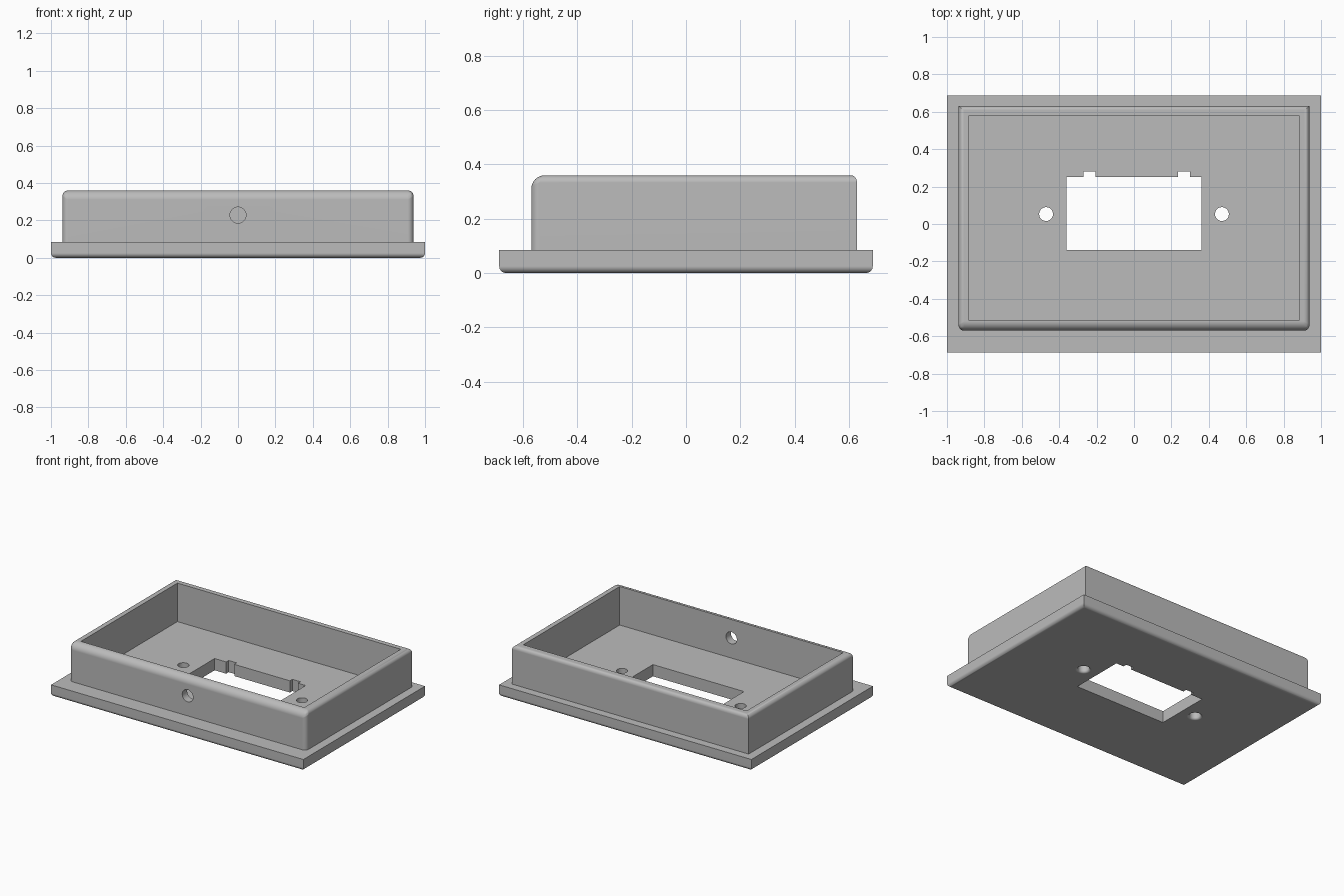
import bpy, bmesh, math

cube = bpy.data.objects.get("Cube")
if cube:
    bpy.data.objects.remove(cube, do_unlink=True)

grey = bpy.data.materials.new("light grey plastic")
grey.use_nodes = True
colour = (0.5, 0.5, 0.5, 1)
grey.diffuse_color = colour
grey.node_tree.nodes["Principled BSDF"].inputs["Base Color"].default_value = colour

PLATE_TOP, WALL_TOP = 0.084, 0.36


def add_object(name, bm):
    bmesh.ops.recalc_face_normals(bm, faces=bm.faces)
    mesh = bpy.data.meshes.new(name)
    bm.to_mesh(mesh)
    bm.free()
    mesh.materials.append(grey)
    obj = bpy.data.objects.new(name, mesh)
    bpy.context.collection.objects.link(obj)
    return obj


def box(name, low, high, radius_rule=None):
    """Box between two corners; radius_rule(midpoint, direction) gives each edge's fillet."""
    bm = bmesh.new()
    bmesh.ops.create_cube(bm, size=1)
    for v in bm.verts:
        v.co = [(a + b) / 2 + c * (b - a) for a, b, c in zip(low, high, v.co)]
    if radius_rule:
        layer = bm.edges.layers.float.new("bevel_weight_edge")
        for e in bm.edges:
            a, b = e.verts
            e[layer] = radius_rule((a.co + b.co) / 2, b.co - a.co) / 0.05
    obj = add_object(name, bm)
    if radius_rule:
        bevel = obj.modifiers.new("fillets", 'BEVEL')
        bevel.limit_method = 'WEIGHT'
        bevel.width = 0.05
        bevel.segments = 8
        apply(obj, bevel)
    return obj


def lathe(name, profile):
    """Closed solid of revolution about z from (radius, height) points."""
    bm = bmesh.new()
    verts = [bm.verts.new((r, 0, z)) for r, z in profile]
    edges = [bm.edges.new(pair) for pair in zip(verts, verts[1:])]
    bmesh.ops.spin(bm, geom=verts + edges, cent=(0, 0, 0), axis=(0, 0, 1),
                   angle=math.tau, steps=40)
    bmesh.ops.remove_doubles(bm, verts=bm.verts, dist=1e-5)
    return add_object(name, bm)


def apply(obj, modifier):
    bpy.ops.object.select_all(action='DESELECT')
    bpy.context.view_layer.objects.active = obj
    obj.select_set(True)
    bpy.ops.object.modifier_apply(modifier=modifier.name)


def combine(obj, other, operation):
    mod = obj.modifiers.new("combine", 'BOOLEAN')
    mod.operation = operation
    mod.solver = 'EXACT'
    mod.object = other
    apply(obj, mod)
    bpy.data.objects.remove(other, do_unlink=True)


def finish(obj):
    bpy.ops.object.select_all(action='DESELECT')
    bpy.context.view_layer.objects.active = obj
    obj.select_set(True)
    bpy.ops.object.shade_smooth_by_angle(angle=math.radians(30))
    obj.modifiers.new("flat face shading", 'WEIGHTED_NORMAL').keep_sharp = True


# Base plate, rounded along its bottom edges
def plate_radius(mid, direction):
    return 0.025 if mid.z < 0.01 else 0


plate = box("base_plate", (-1, -0.688, 0), (1, 0.688, PLATE_TOP), plate_radius)

# Window with two clip notches on the back edge
opening = box("window_cutter", (-0.362, -0.14, -0.1), (0.36, 0.252, 0.2))
for x in (-0.238, 0.267):
    notch = box("notch_cutter", (x - 0.032, 0.1, -0.09), (x + 0.032, 0.28, 0.19))
    combine(opening, notch, 'UNION')
combine(plate, opening, 'DIFFERENCE')

# Screw holes, flared smoothly at the underside
HOLE, FLARE = 0.037, 0.016
arc = [i * math.pi / 12 for i in range(7)]
profile = [(0, 0.2), (HOLE, 0.2)]
profile += [(HOLE + FLARE * (1 - math.cos(a)), FLARE * (1 - math.sin(a))) for a in arc]
profile += [(HOLE + FLARE, -0.05), (0, -0.05)]
for side in (-1, 1):
    cutter = lathe("screw_hole_cutter", profile)
    cutter.location = (0.47 * side, 0.053, 0)
    bpy.context.view_layer.update()
    combine(plate, cutter, 'DIFFERENCE')


# Raised wall: big fillet at the front top, smaller ones elsewhere, square back corners
def wall_radius(mid, direction):
    if abs(direction.z) > 0.1:
        return 0.03 if mid.y < 0 else 0
    if mid.z < 0.2:
        return 0
    if mid.y < -0.5:
        return 0.05
    return 0.022 if mid.y > 0.5 else 0.03


wall = box("enclosure_wall", (-0.938, -0.57, PLATE_TOP - 0.004),
           (0.938, 0.63, WALL_TOP), wall_radius)
cavity = box("cavity_cutter", (-0.885, -0.514, -0.1), (0.885, 0.578, 0.6))
combine(wall, cavity, 'DIFFERENCE')

# Round cable hole through the front wall
cable = lathe("cable_hole_cutter", [(0, -0.1), (0.043, -0.1), (0.043, 0.1), (0, 0.1)])
cable.rotation_euler.x = math.pi / 2
cable.location = (0, -0.54, 0.228)
bpy.context.view_layer.update()
combine(wall, cable, 'DIFFERENCE')

finish(plate)
finish(wall)
